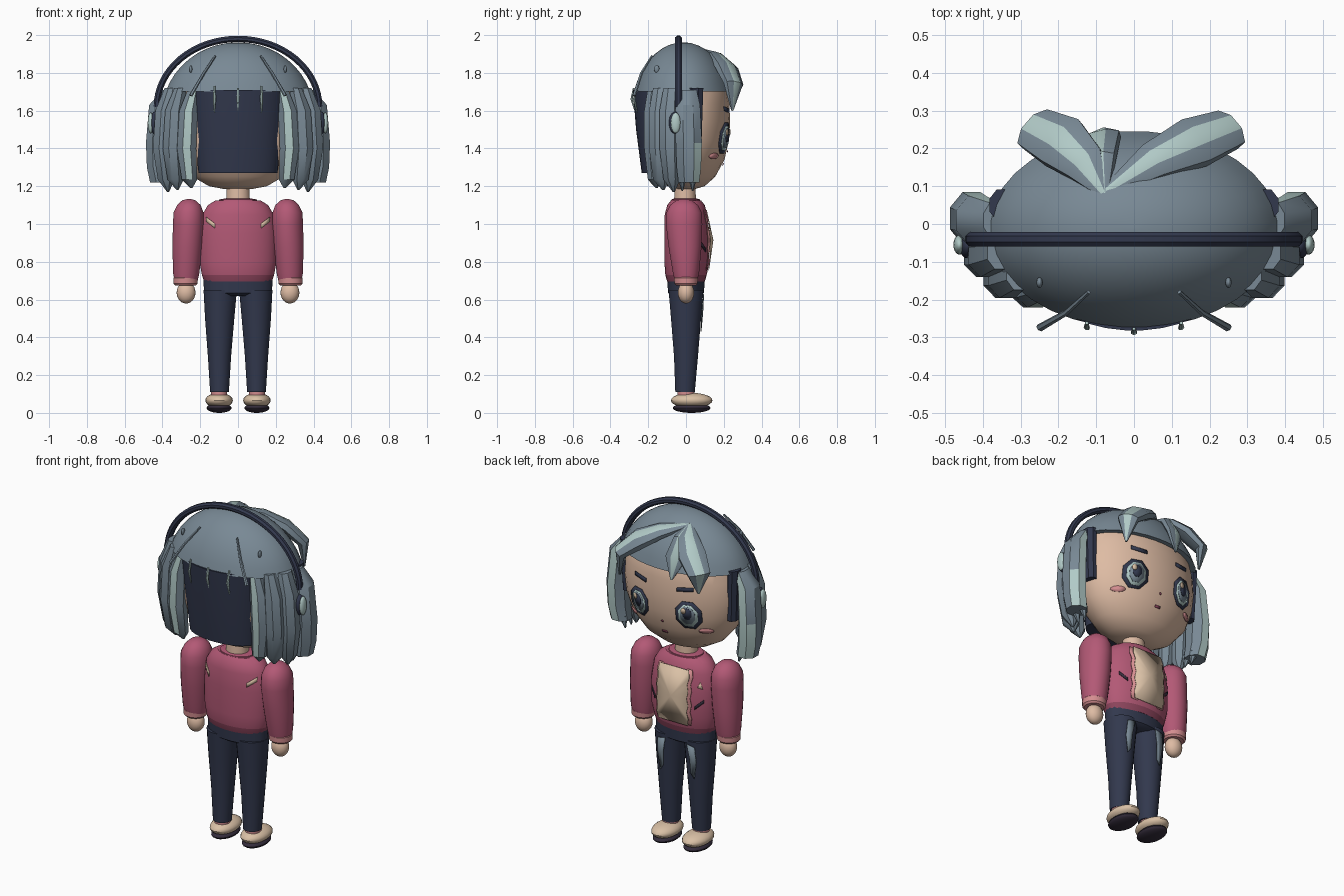
import bpy, bmesh
from math import sin, cos, pi, sqrt, radians
from mathutils import Vector

cube = bpy.data.objects.get("Cube")
if cube:
    bpy.data.objects.remove(cube, do_unlink=True)


def material(name, rgb):
    m = bpy.data.materials.new(name)
    m.use_nodes = True
    m.diffuse_color = (*rgb, 1)
    m.node_tree.nodes["Principled BSDF"].inputs["Base Color"].default_value = (*rgb, 1)
    return m


HAIR = material("slate hair", (.19, .25, .30))
MINT = material("mint highlight", (.44, .59, .57))
NAVY = material("navy", (.032, .04, .075))
SKIN = material("skin", (.73, .50, .37))
CREAM = material("cream", (.70, .53, .38))
PINK = material("pink knit", (.45, .10, .18))
DEEP = material("deep pink", (.27, .06, .11))
ROSE = material("light rose", (.66, .27, .28))
SOLE = material("dark sole", (.035, .026, .045))


def finish(bm, name, mats, rule=None, angle=35):
    """Turn a bmesh into a named object, coloured by a face rule."""
    bmesh.ops.recalc_face_normals(bm, faces=bm.faces[:])
    bm.normal_update()
    me = bpy.data.meshes.new(name)
    for m in mats:
        me.materials.append(m)
    if rule:
        for f in bm.faces:
            f.material_index = rule(f)
    bm.to_mesh(me)
    bm.free()
    ob = bpy.data.objects.new(name, me)
    bpy.context.collection.objects.link(ob)
    bpy.ops.object.select_all(action='DESELECT')
    ob.select_set(True)
    bpy.context.view_layer.objects.active = ob
    bpy.ops.object.shade_smooth_by_angle(angle=radians(angle))
    return ob


def skin_rings(bm, rings):
    """Bridge successive rings of verts and close both ends."""
    n = len(rings[0])
    for a, b in zip(rings, rings[1:]):
        for i in range(n):
            j = (i + 1) % n
            bm.faces.new((a[i], a[j], b[j], b[i]))
    bm.faces.new(rings[0])
    bm.faces.new(rings[-1])


def loft(name, rings, *mats, sides=24, rule=None):
    """Upright body from elliptical sections (cx, cy, z, rx, ry)."""
    bm = bmesh.new()
    turn = [2 * pi * (i + .5) / sides for i in range(sides)]
    skin_rings(bm, [[bm.verts.new((cx + rx * cos(t), cy + ry * sin(t), z)) for t in turn]
                    for cx, cy, z, rx, ry in rings])
    return finish(bm, name, mats, rule)


def tube(name, path, sizes, *mats, centre=(0, 0, 1.58), sides=8, mint=False):
    """Flattened tube along a path, with an optional highlighted outer ridge."""
    bm = bmesh.new()
    pts = [Vector(p) for p in path]
    rings = []
    for k, p in enumerate(pts):
        t = (pts[min(k + 1, len(pts) - 1)] - pts[max(k - 1, 0)]).normalized()
        out = p - Vector(centre)
        out = (out - t * out.dot(t)).normalized()
        side = t.cross(out)
        w, h = sizes[k]
        rings.append([bm.verts.new(p + side * w * cos(a) + out * h * sin(a))
                      for a in (2 * pi * (i + .5) / sides for i in range(sides))])
    skin_rings(bm, rings)
    ridge = {f.index for f in bm.faces}
    bm.faces.index_update()
    ridge = {f.index for f in bm.faces if f.index % sides == 1 and len(f.verts) == 4}
    return finish(bm, name, mats, (lambda f: int(f.index in ridge)) if mint else None)


def ball(name, c, r, mat):
    bm = bmesh.new()
    bmesh.ops.create_uvsphere(bm, u_segments=20, v_segments=12, radius=1)
    for v in bm.verts:
        v.co = Vector([c[i] + r[i] * v.co[i] for i in range(3)])
    return finish(bm, name, [mat])


def surface_y(rings, x, z, face):
    """y of a lofted body at (x, z), on its +y or -y side."""
    for a, b in zip(rings, rings[1:]):
        if a[2] <= z <= b[2]:
            f = (z - a[2]) / (b[2] - a[2])
            cx, cy, _, rx, ry = [p + (q - p) * f for p, q in zip(a, b)]
            return cy + face * ry * sqrt(max(0, 1 - ((x - cx) / rx) ** 2))
    return 0


def decal(name, pts, rings, mat, lift=.005, face=1):
    """Thin plate that follows a lofted body."""
    bm = bmesh.new()
    place = lambda x, z: bm.verts.new((x, surface_y(rings, x, z, face) + face * lift, z))
    n = len(pts)
    mid = [sum(p[i] for p in pts) / n for i in (0, 1)]
    hub, rim = place(*mid), [place(*p) for p in pts]
    for i in range(n):
        bm.faces.new((hub, rim[i], rim[(i + 1) % n]))
    ob = finish(bm, name, [mat])
    mod = ob.modifiers.new("thickness", 'SOLIDIFY')
    mod.thickness, mod.offset = .004, 0


def oval(x, z, rx, rz, n=8):
    return [(x + rx * cos(2 * pi * (i + .5) / n), z + rz * sin(2 * pi * (i + .5) / n)) for i in range(n)]


def bar(x0, z0, x1, z1, h):
    return [(x0, z0 - h), (x1, z1 - h), (x1, z1 + h), (x0, z0 + h)]


# Head and hair cap
head = [(0, 0, z, .365 * s, .235 * s) for s, z in
        ((.2, 1.185), (.42, 1.2), (.66, 1.25), (.87, 1.34), (.97, 1.44),
         (1, 1.54), (.98, 1.64), (.9, 1.75), (.5, 1.86))]
loft("head", head, SKIN, sides=32)
cap = []
for k in range(10):
    a = .32 + (pi / 2 - .34) * k / 9
    cap.append((0, -.015, 1.58 + .382 * sin(a), .405 * cos(a), .275 * cos(a)))
loft("hair_cap", cap, HAIR, sides=36)
loft("back_hair_panel", [(0, -.13, 1.27, .21, .105), (0, -.13, 1.5, .235, .135),
                         (0, -.13, 1.71, .255, .152)], NAVY, sides=32)

# Bangs spreading from a parting
apex = (-.08, .08, 1.92)
tube("bang_left", [apex, (.05, .165, 1.88), (.16, .215, 1.82), (.25, .25, 1.74), (.26, .245, 1.6)],
     [(.015, .01), (.055, .03), (.075, .04), (.06, .035), (.006, .006)], HAIR, MINT, mint=True)
tube("bang_right", [apex, (-.13, .16, 1.88), (-.19, .215, 1.82), (-.26, .25, 1.74), (-.25, .24, 1.62)],
     [(.015, .01), (.06, .03), (.08, .04), (.065, .035), (.006, .006)], HAIR, MINT, mint=True)
tube("bang_middle", [apex, (-.09, .17, 1.87), (-.09, .225, 1.78), (-.08, .25, 1.66)],
     [(.015, .01), (.045, .03), (.06, .025), (.006, .006)], HAIR, MINT, mint=True)

# Headband over the top
arc = [(.43 * cos(pi * k / 32), -.04, 1.62 + .36 * sin(pi * k / 32)) for k in range(33)]
tube("headband", arc, [(.021, .018)] * 33, NAVY, centre=(0, -.04, 1.5))

for s, side in ((1, "left"), (-1, "right")):
    # Side locks: front one blunt, the rest pointed
    loft("front_lock_" + side, [(s * .41, .015, 1.22, .06, .06), (s * .425, .015, 1.3, .062, .07),
         (s * .43, .015, 1.43, .062, .075), (s * .415, .01, 1.63, .06, .07), (s * .37, .01, 1.71, .03, .05)],
         HAIR, MINT, sides=8, rule=lambda f: int(f.normal.y > .8 or (f.normal.y > .5 and f.normal.x * s > .1
                                                                 and f.calc_center_median().z < 1.5)))
    for k, (x, y, rx, ry) in enumerate(((.385, -.085, .06, .06), (.335, -.14, .058, .06), (.262, -.175, .055, .05))):
        last = k == 2
        loft("lock_%d_%s" % (k + 1, side),
             [(s * (x - .015), y + .02, 1.17 + .01 * k, .006, .006), (s * (x - .005), y + .01, 1.235, rx * .8, ry * .8),
              (s * (x + .01), y, 1.4, rx, ry), (s * x, y, 1.6, rx * .95, ry), (s * (x - .03), y + .01, 1.72, rx * .6, ry * .8)],
             HAIR, MINT, sides=8,
             rule=lambda f: int(last and f.normal.y < -.8))
    # Small points under the blunt lock
    for k, y in enumerate((-.02, .035)):
        loft("lock_point_%d_%s" % (k + 1, side), [(s * .37, y, 1.175, .004, .004), (s * .39, y, 1.25, .03, .025)],
             HAIR, sides=6)
    loft("inner_hair_" + side, [(s * .34, .045, 1.42, .03, .04), (s * .35, .05, 1.72, .035, .045)], NAVY, sides=8)

    # Ear pieces
    ball("ear_pad_" + side, (s * .44, -.055, 1.535), (.024, .036, .06), NAVY)
    ball("ear_cover_" + side, (s * .462, -.055, 1.535), (.016, .026, .055), MINT)

    # Loose strands on the back of the head
    tube("loose_strand_" + side, [(s * .12, -.18, 1.89), (s * .18, -.235, 1.8), (s * .25, -.275, 1.68)],
         [(.006, .006), (.008, .008), (.011, .008)], HAIR, sides=6)
    ball("hair_nub_" + side, (s * .25, -.155, 1.82), (.008, .014, .02), HAIR)
    tube("nape_strand_" + side, [(s * .125, -.262, 1.73), (s * .125, -.275, 1.66), (s * .125, -.258, 1.59)],
         [(.005, .004), (.009, .006), (.003, .003)], MINT, sides=6)

    # Face details
    ex, ez = s * .16, 1.455
    decal("eye_rim_" + side, oval(ex, ez, .075, .088), head, NAVY, .005)
    decal("eye_iris_" + side, oval(ex, ez - .002, .055, .07), head, MINT, .009)
    decal("eye_ring_" + side, oval(ex, ez + .002, .042, .056), head, HAIR, .012)
    decal("eye_pupil_" + side, oval(ex, ez + .012, .026, .036), head, NAVY, .015)
    decal("eye_glint_" + side, oval(ex + .018, ez + .03, .014, .018), head, CREAM, .018)
    decal("brow_" + side, bar(s * .10, 1.6, s * .19, 1.61, .011), head, NAVY)
    decal("blush_" + side, oval(s * .235, 1.36, .034, .016, 12), head, ROSE)

    # Arms
    ax = s * .262
    loft("sleeve_" + side, [(s * .275, 0, .70, .062, .06), (s * .274, 0, .74, .07, .07), (s * .268, -.005, .88, .08, .088),
         (ax, -.01, 1.0, .083, .097), (ax, -.01, 1.06, .08, .094), (s * .26, -.01, 1.1, .063, .074),
         (s * .26, -.01, 1.125, .036, .042), (s * .26, -.01, 1.132, .01, .01)], PINK)
    loft("cuff_" + side, [(s * .278, 0, .675, .055, .053), (s * .278, 0, .685, .064, .062),
                          (s * .277, 0, .715, .066, .064), (s * .277, 0, .725, .058, .056)], ROSE)
    ball("hand_" + side, (s * .275, 0, .637), (.05, .043, .058), SKIN)

    # Legs and shoes
    leg = [(s * .098, -.005, .11, .05, .052), (s * .098, 0, .3, .062, .064),
           (s * .097, 0, .5, .078, .08), (s * .094, 0, .65, .089, .093)]
    loft("trouser_leg_" + side, leg, NAVY)
    decal("trouser_patch_" + side, [(s * (.1 + dx), z) for dx, z in
          ((-.03, .63), (.02, .62), (.025, .53), (.01, .43), (-.01, .46), (-.015, .55))], leg, HAIR, .006)
    loft("sock_" + side, [(s * .1, 0, .07, .042, .045), (s * .1, 0, .125, .044, .047)], ROSE)
    ball("shoe_" + side, (s * .1, .03, .066), (.073, .11, .04), CREAM)
    ball("shoe_sole_" + side, (s * .1, .03, .026), (.066, .1, .026), SOLE)

tube("nape_strand_middle", [(0, -.277, 1.72), (0, -.288, 1.66), (0, -.27, 1.6)],
     [(.005, .004), (.009, .006), (.003, .003)], MINT, sides=6)
decal("mouth", bar(-.016, 1.315, .016, 1.315, .006), head, DEEP)
decal("nose", oval(0, 1.385, .007, .007, 6), head, DEEP)

# Neck and sweater
loft("neck", [(0, -.005, 1.08, .065, .06), (0, -.005, 1.21, .06, .055)], SKIN)
torso = [(0, 0, .695, .18, .1), (0, 0, .73, .192, .11), (0, .005, .8, .205, .12), (0, .005, .95, .205, .12),
         (0, 0, 1.05, .19, .113), (0, 0, 1.1, .16, .1), (0, 0, 1.125, .12, .08)]
loft("sweater", torso, PINK, DEEP, sides=32, rule=lambda f: int(f.calc_center_median().z < .73))
loft("collar", [(0, -.002, 1.11, .105, .08), (0, -.002, 1.13, .1, .076), (0, -.002, 1.135, .07, .06)], PINK, sides=28)

# Shirt front with ragged edges
for name, half, mat, lift in (("shirt_trim", .108, ROSE, .01), ("shirt_front", .094, CREAM, .018)):
    edge = [(half + (.008 if k % 2 else 0), .755 + .04 * k) for k in range(9)]
    decal(name, edge + [(-x, z) for x, z in reversed(edge)], torso, mat, lift)
for s, side in ((1, "left"), (-1, "right")):
    decal("back_slash_" + side, bar(s * .168, 1.025, s * .122, .99, .012), torso, CREAM, face=-1)
    decal("sweater_slash_" + side, bar(s * .128, .86, s * .17, .9, .009), torso, SOLE)
decal("sweater_fleck", [(-.14, .98), (-.165, .97), (-.15, 1.01)], torso, CREAM)

# Waist of the trousers
loft("trouser_waist", [(0, 0, .62, .1, .075), (0, 0, .635, .182, .096), (0, 0, .71, .184, .1)], NAVY)
